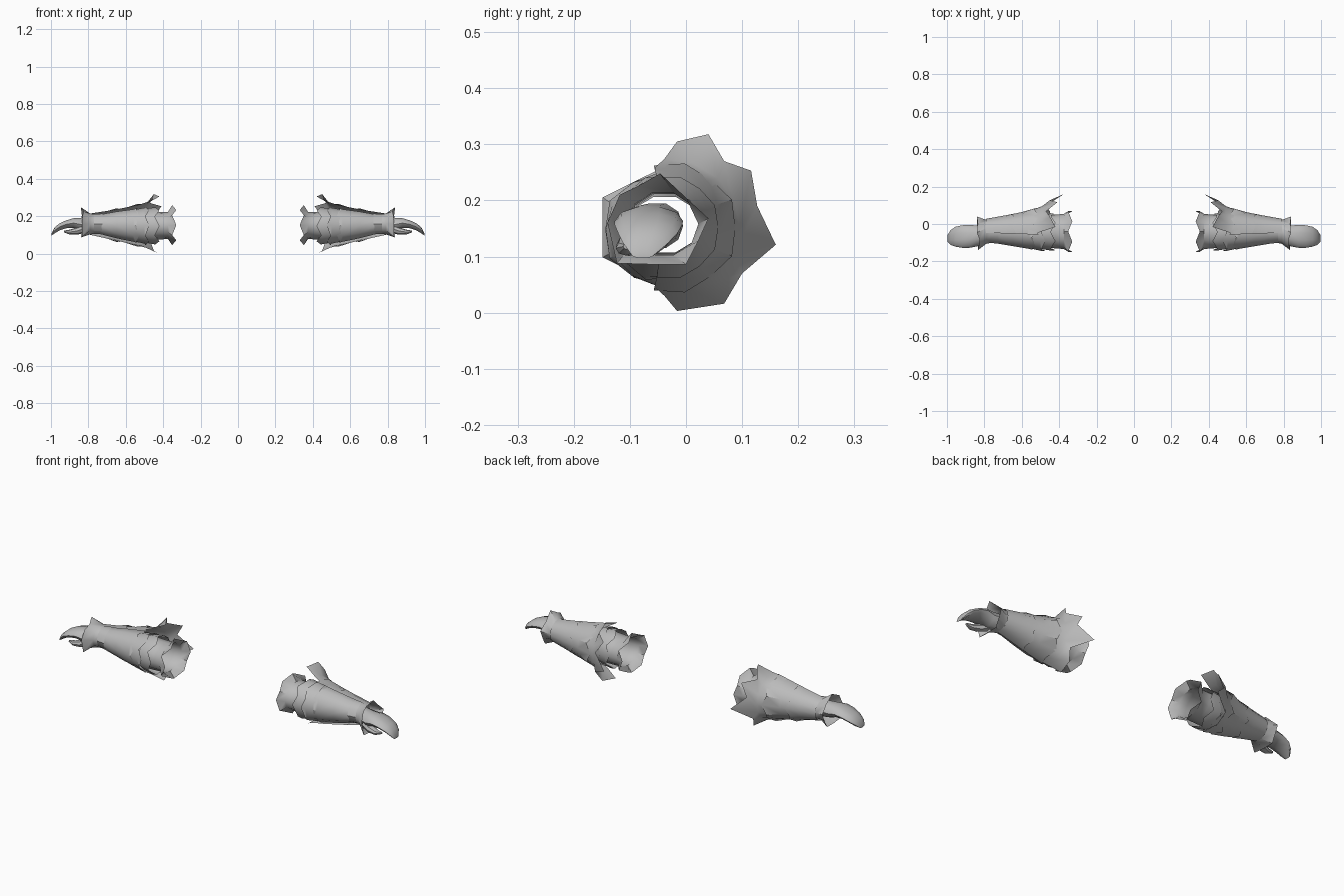
import bpy, bmesh, math

cube = bpy.data.objects.get("Cube")
if cube:
    bpy.data.objects.remove(cube, do_unlink=True)

mat = bpy.data.materials.new("plain grey")
mat.use_nodes = True
GREY = (0.5, 0.5, 0.5, 1)
mat.diffuse_color = GREY
mat.node_tree.nodes["Principled BSDF"].inputs["Base Color"].default_value = GREY


def ring(x, cy, cz, ry, rz, n=10, a0=0, a1=360, jag=0, dx=0):
    """Ellipse or arc around the arm; jag and dx push alternate points out."""
    closed = a1 - a0 == 360
    pts = []
    for i in range(n):
        a = math.radians(a0 + (a1 - a0) * i / (n if closed else n - 1))
        k = 1 + (jag if i % 2 else -jag)
        pts.append((x + (dx if i % 2 else 0),
                    cy + ry * k * math.cos(a), cz + rz * k * math.sin(a)))
    return pts


def loft(name, rings, side, closed=True, cap=False):
    """Skin a row of rings; side is 1 for left and -1 for right."""
    bm = bmesh.new()
    rows = [[bm.verts.new((side * x, y, z)) for x, y, z in r] for r in rings]
    for a, b in zip(rows, rows[1:]):
        n = len(a)
        for i in range(n if closed else n - 1):
            j = (i + 1) % n
            bm.faces.new((a[i], a[j], b[j], b[i]))
    if cap:
        bm.faces.new(rows[0][::-1])
        bm.faces.new(rows[-1])
    # face outward, whichever way the rings run and whichever side it is
    if (rings[-1][0][0] > rings[0][0][0]) != (side > 0):
        bmesh.ops.reverse_faces(bm, faces=bm.faces[:])
    me = bpy.data.meshes.new(name)
    bm.to_mesh(me)
    bm.free()
    me.materials.append(mat)
    ob = bpy.data.objects.new(name, me)
    bpy.context.collection.objects.link(ob)
    bpy.ops.object.select_all(action='DESELECT')
    ob.select_set(True)
    bpy.context.view_layer.objects.active = ob
    bpy.ops.object.shade_smooth_by_angle(angle=math.radians(40))
    return ob


# Torn rim of the elbow guard, from under the arm, round the back, to the top
GUARD_RIM = [(.43, -.016, .003), (.45, .068, .016), (.47, .10, .07),
             (.375, .16, .121), (.45, .127, .19), (.41, .116, .253),
             (.47, .068, .27), (.45, .04, .318), (.42, -.016, .305)]
# Flared rim of the wrist cuff, starting at the back and going over the top
CUFF_RIM = [(.84, .04, .168), (.835, 0, .205), (.84, -.046, .248),
            (.825, -.085, .226), (.83, -.118, .21), (.835, -.14, .16),
            (.835, -.123, .088), (.84, -.06, .086), (.84, 0, .086),
            (.84, .022, .128)]

for side, word in ((1, "left"), (-1, "right")):
    # Hand: curled mitten of fingers
    loft(word + "_hand", [
        ring(.78, -.05, .155, .045, .042),
        ring(.84, -.064, .155, .056, .038),
        ring(.88, -.066, .163, .061, .027),
        ring(.92, -.067, .156, .060, .022),
        ring(.955, -.068, .142, .053, .020),
        ring(.98, -.072, .124, .040, .017),
        ring(.996, -.077, .103, .020, .006)], side, cap=True)
    # Thumb curving below the fingers
    loft(word + "_thumb", [
        ring(.82, -.085, .135, .030, .025, 8),
        ring(.86, -.100, .121, .024, .020, 8),
        ring(.90, -.108, .115, .017, .013, 8),
        ring(.93, -.106, .118, .006, .005, 8)], side, cap=True)
    # Wrist band and flared wrist cuff
    loft(word + "_wrist_band", [
        ring(.725, -.038, .158, .068, .058),
        ring(.78, -.038, .158, .061, .056)], side)
    loft(word + "_wrist_cuff", [
        ring(.77, -.040, .158, .062, .057),
        ring(.79, -.042, .158, .064, .058), CUFF_RIM], side)
    # Forearm sleeve
    loft(word + "_forearm", [
        ring(.75, -.038, .157, .063, .052),
        ring(.65, -.040, .153, .078, .075),
        ring(.56, -.043, .150, .090, .091),
        ring(.53, -.043, .150, .092, .094, jag=.02, dx=.015)], side)
    # Elbow bands under the sleeve
    loft(word + "_elbow_band", [
        ring(.56, -.045, .150, .084, .084, 12),
        ring(.50, -.045, .149, .098, .096, 12),
        ring(.475, -.045, .148, .102, .100, 12, jag=.03, dx=.02)], side)
    loft(word + "_elbow_ring", [
        ring(.50, -.043, .149, .090, .090, 12),
        ring(.445, -.043, .148, .099, .099, 12),
        ring(.42, -.043, .148, .100, .098, 12, jag=.03, dx=.025)], side)
    # Upper sleeve opening in a jagged flare
    loft(word + "_upper_cuff", [
        ring(.52, -.043, .150, .082, .080, 12),
        ring(.42, -.040, .149, .090, .074, 12),
        ring(.375, -.040, .150, .094, .072, 12),
        ring(.33, -.040, .152, .117, .100, 12, jag=.07, dx=.022)], side)
    # Overlapping plates wrapping the back of the arm
    arc = dict(n=9, a0=-100, a1=100)
    loft(word + "_guard_front_plate", [
        ring(.79, -.036, .157, .064, .058, **arc),
        ring(.70, -.036, .154, .080, .075, **arc),
        ring(.63, -.036, .152, .095, .092, jag=.015, dx=.02, **arc)],
        side, closed=False)
    loft(word + "_guard_middle_plate", [
        ring(.69, -.036, .154, .080, .075, **arc),
        ring(.60, -.036, .152, .100, .096, **arc),
        ring(.51, -.036, .151, .127, .116, jag=.025, dx=.025, **arc)],
        side, closed=False)
    loft(word + "_guard_elbow_plate", [
        ring(.61, -.036, .152, .095, .092, **arc),
        ring(.54, -.036, .152, .113, .108, **arc),
        ring(.49, -.034, .152, .130, .122, n=9, a0=-92, a1=92),
        GUARD_RIM], side, closed=False)
